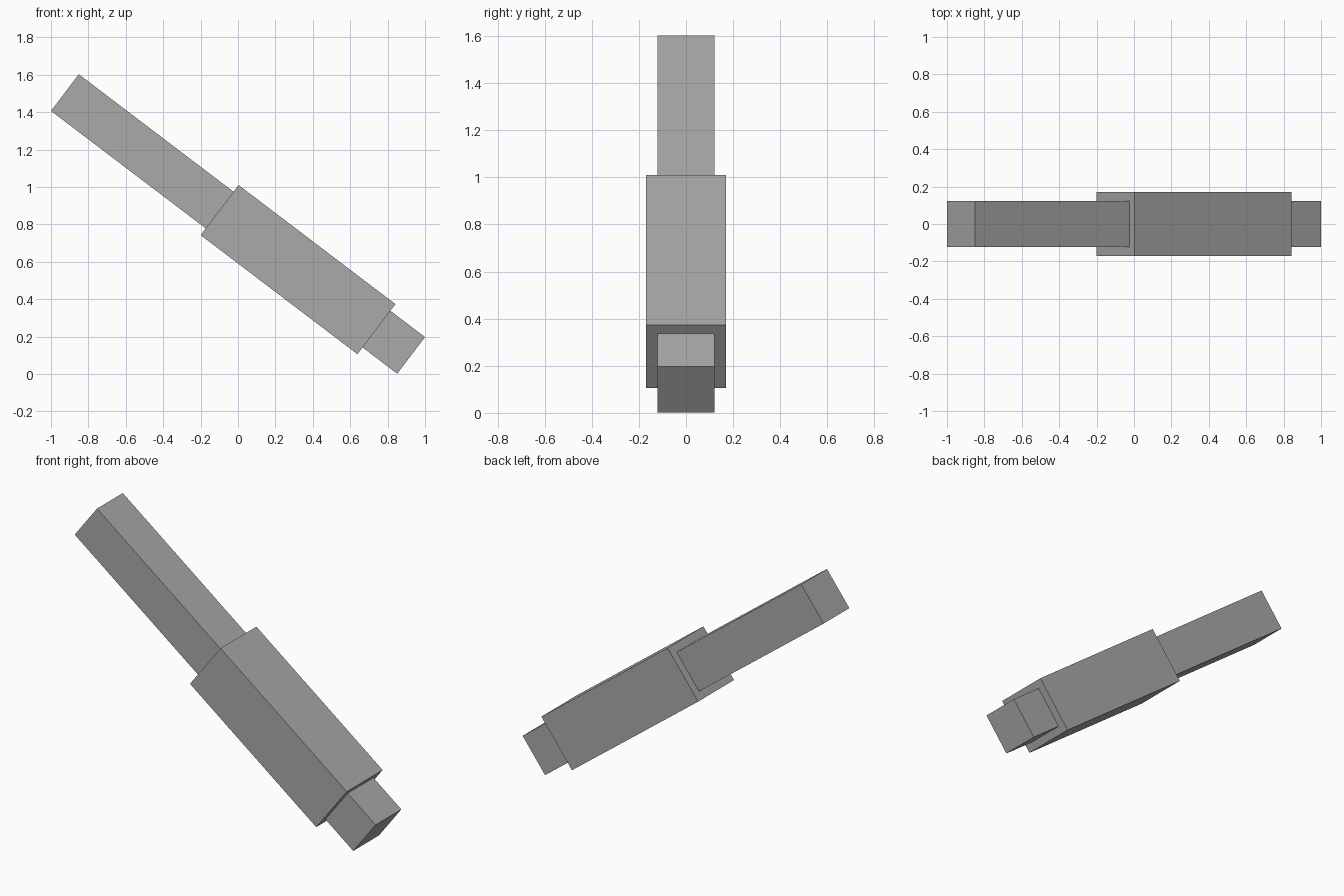
import bpy
import math

old = bpy.data.objects.get("Cube")
if old:
    bpy.data.objects.remove(old, do_unlink=True)

TILT = math.radians(37.2)  # slope of the shared axis, falling toward +x

grey = bpy.data.materials.new("mid grey")
grey.use_nodes = True
colour = (0.4, 0.4, 0.4, 1)
grey.diffuse_color = colour
grey.node_tree.nodes["Principled BSDF"].inputs["Base Color"].default_value = colour


def tilted_box(name, centre, size):
    """Box of full size (length, width, thickness) lying along the sloped axis."""
    bpy.ops.mesh.primitive_cube_add(size=1, location=centre, rotation=(0, TILT, 0))
    box = bpy.context.object
    box.name = name
    box.scale = size
    box.data.materials.append(grey)
    return box


# Long thin bar running the whole length
tilted_box("inner_bar", (0, 0, 0.802), (2.324, 0.244, 0.246))
# Thicker sleeve around the lower half
tilted_box("outer_sleeve", (0.321, 0, 0.558), (1.053, 0.34, 0.336))
